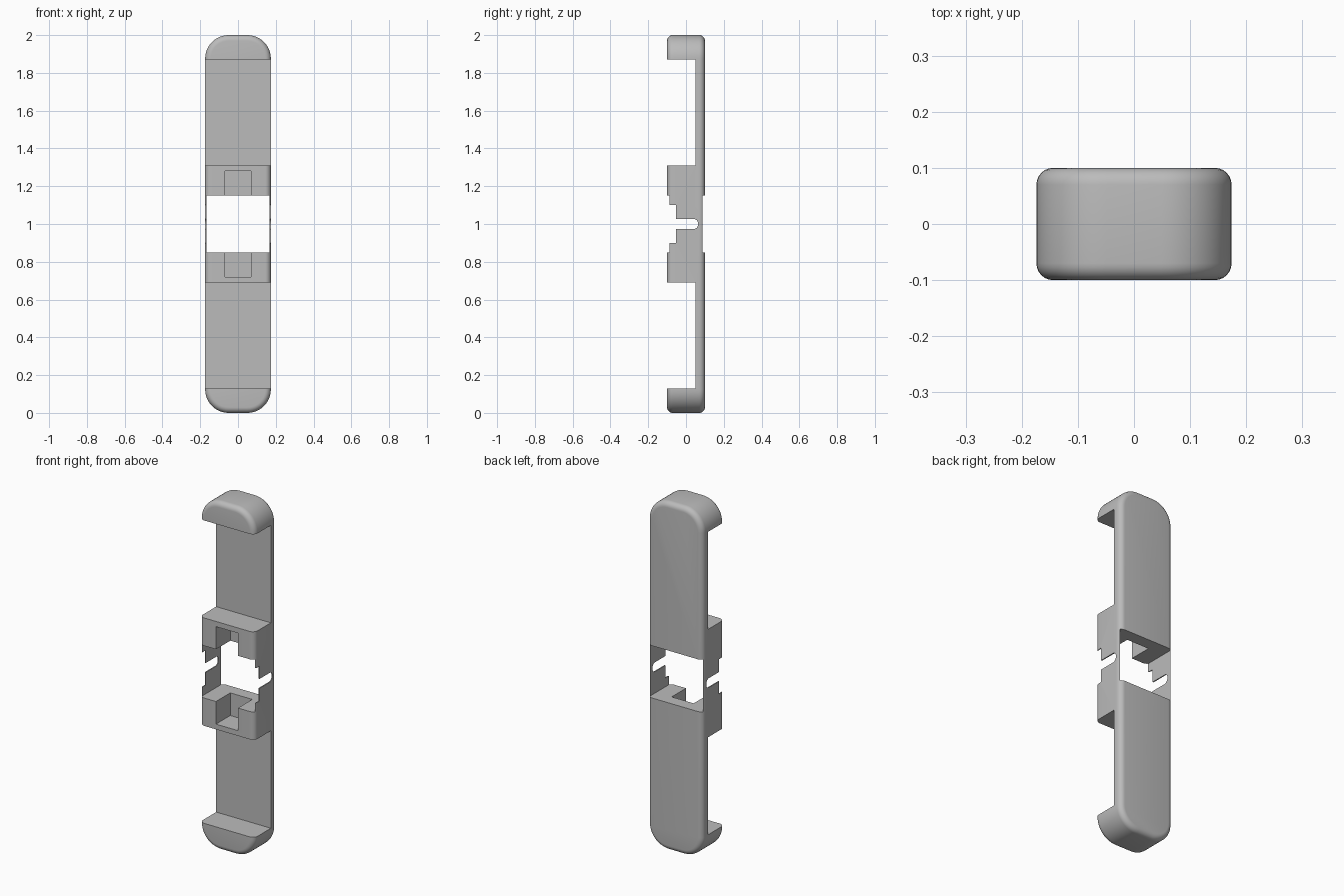
import bpy, bmesh
from math import sin, cos, radians
from mathutils import Vector

cube = bpy.data.objects.get("Cube")
if cube:
    bpy.data.objects.remove(cube, do_unlink=True)

HALF_W, HALF_D, CORNER, FILLET = 0.174, 0.1, 0.125, 0.03

grey = bpy.data.materials.new("plain grey")
grey.use_nodes = True
colour = (0.5, 0.5, 0.5, 1)
grey.diffuse_color = colour
grey.node_tree.nodes["Principled BSDF"].inputs["Base Color"].default_value = colour


def rounded_rect(u0, u1, v0, v1, r, steps):
    """Outline of a rectangle with four rounded corners."""
    corners = [(u1 - r, v1 - r, 0), (u0 + r, v1 - r, 90),
               (u0 + r, v0 + r, 180), (u1 - r, v0 + r, 270)]
    return [(u + r * cos(radians(a + 90 * i / steps)), v + r * sin(radians(a + 90 * i / steps)))
            for u, v, a in corners for i in range(steps + 1)]


def prism(name, outline, place, depth, bevel=0):
    """Extrude an outline by a vector, optionally filleting both rims."""
    bm = bmesh.new()
    face = bm.faces.new([bm.verts.new(place(u, v)) for u, v in outline])
    new = bmesh.ops.extrude_face_region(bm, geom=[face], use_keep_orig=True)["geom"]
    moved = [g for g in new if isinstance(g, bmesh.types.BMVert)]
    bmesh.ops.translate(bm, verts=moved, vec=Vector(depth))
    bmesh.ops.recalc_face_normals(bm, faces=bm.faces)
    if bevel:
        rims = {e for f in bm.faces if len(f.verts) > 4 for e in f.edges}
        bmesh.ops.bevel(bm, geom=list(rims), offset=bevel, segments=6,
                        profile=0.5, affect='EDGES')
    mesh = bpy.data.meshes.new(name)
    bm.to_mesh(mesh)
    bm.free()
    ob = bpy.data.objects.new(name, mesh)
    bpy.context.collection.objects.link(ob)
    mesh.materials.append(grey)
    return ob


def box(name, x, y, z):
    outline = [(x[0], z[0]), (x[1], z[0]), (x[1], z[1]), (x[0], z[1])]
    return prism(name, outline, lambda u, v: (u, y[0], v), (0, y[1] - y[0], 0))


# Rounded bar with softened front and back rims
body = prism("clip_body", rounded_rect(-HALF_W, HALF_W, 0, 2, CORNER, 12),
             lambda u, v: (u, -HALF_D, v), (0, 2 * HALF_D, 0), FILLET)

# Recesses and sockets, mirrored above and below the middle
cutters = []
for side, s in (("upper", 1), ("lower", -1)):
    def span(a, b):
        return sorted((1 + s * a, 1 + s * b))
    cutters.append(box(side + "_recess_cutter", (-0.3, 0.3), (-0.3, 0.05), span(0.31, 0.87)))
    cutters.append(box(side + "_socket_cutter", (-0.07, 0.07), (-0.3, 0.03), span(0.1, 0.28)))

# Central window leaving two thin cheeks
inner = HALF_W - 0.006
cutters.append(box("window_cutter", (-inner, inner), (-0.3, 0.3), (0.85, 1.15)))

# Stepped notch and round-ended slot through the cheeks
cutters.append(box("notch_cutter", (-0.3, 0.3), (-0.3, -0.053), (0.9, 1.1)))
cutters.append(prism("slot_cutter", rounded_rect(-0.3, 0.064, 0.973, 1.027, 0.024, 6),
                     lambda u, v: (-0.3, u, v), (0.6, 0, 0)))

bpy.context.view_layer.objects.active = body
body.select_set(True)
for cutter in cutters:
    mod = body.modifiers.new(cutter.name, 'BOOLEAN')
    mod.operation = 'DIFFERENCE'
    mod.solver = 'EXACT'
    mod.object = cutter
    bpy.ops.object.modifier_apply(modifier=mod.name)
    bpy.data.objects.remove(cutter, do_unlink=True)

bpy.ops.object.shade_smooth_by_angle(angle=radians(30))
